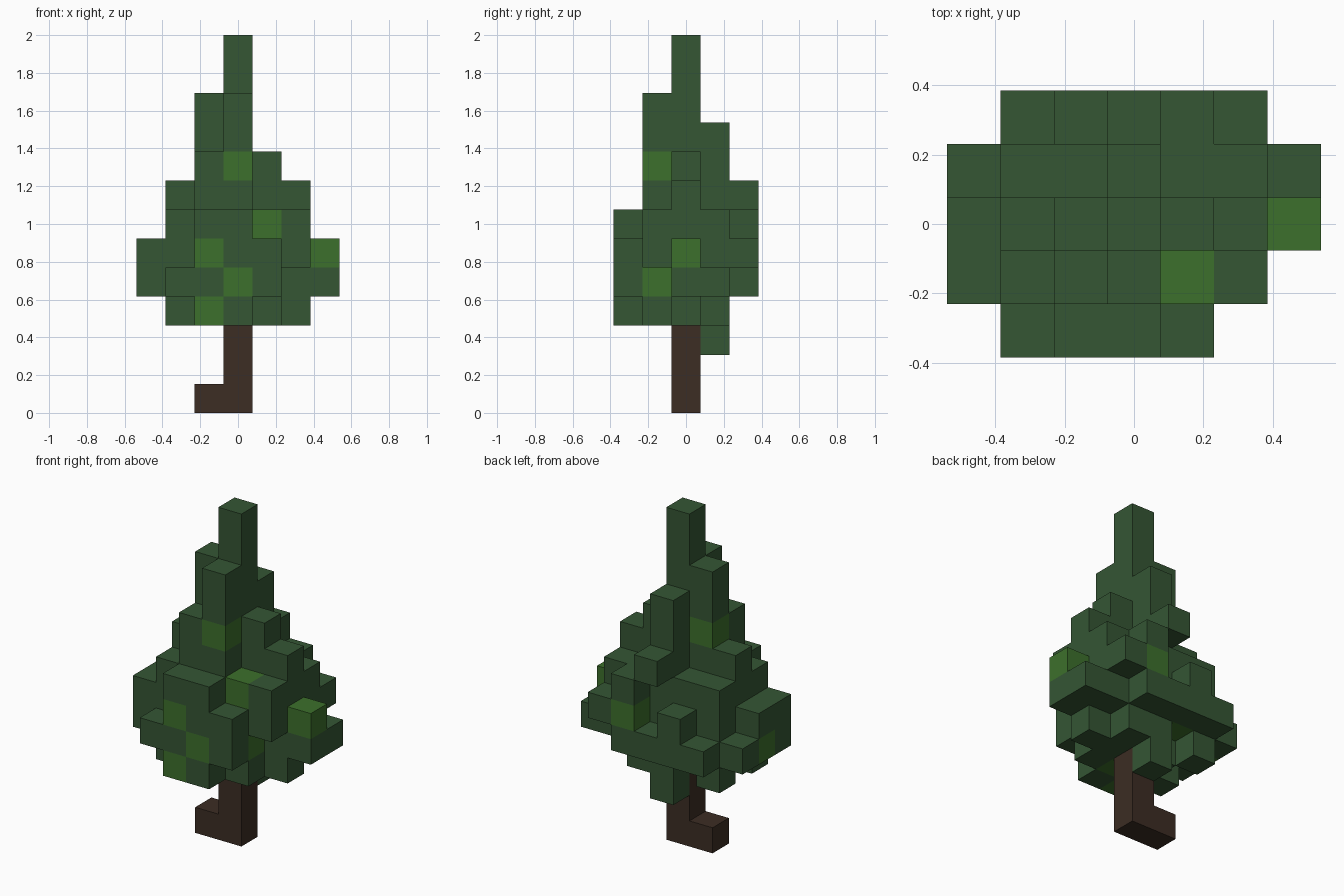
import bpy
import bmesh
from mathutils import Vector

cube = bpy.data.objects.get("Cube")
if cube:
    bpy.data.objects.remove(cube, do_unlink=True)

CELL = 2 / 13  # the tree is thirteen cells tall


def make_material(name, color):
    mat = bpy.data.materials.new(name)
    mat.use_nodes = True
    mat.diffuse_color = (*color, 1)
    bsdf = next(n for n in mat.node_tree.nodes if n.type == 'BSDF_PRINCIPLED')
    bsdf.inputs["Base Color"].default_value = (*color, 1)
    return mat


dark_leaf = make_material("dark_leaf_green", (0.035, 0.092, 0.034))
light_leaf = make_material("light_leaf_green", (0.046, 0.162, 0.025))
bark = make_material("bark_brown", (0.045, 0.026, 0.017))

# Height maps in hex cells: rows run back to front, columns along +x
CROWN_TOP = [
    ".56876.",
    "577a775",
    "68bd986",
    "679b77.",
    ".5776..",
]
CROWN_BOTTOM = [
    ".44445.",
    "4342344",
    "4433334",
    "433335.",
    ".4334..",
]

# Crown cells, with a gap under the overhanging back tuft
crown = set()
for row, (tops, bottoms) in enumerate(zip(CROWN_TOP, CROWN_BOTTOM)):
    for col, (top, bottom) in enumerate(zip(tops, bottoms)):
        if top != ".":
            for z in range(int(bottom, 16), int(top, 16)):
                crown.add((col - 3, 2 - row, z))
crown -= {(0, 2, 5), (0, 2, 6)}

# Scattered bright leaf cells
bright = {
    (3, 0, 5), (1, -1, 6), (0, -1, 8), (-1, -2, 5), (0, -2, 4), (-1, -2, 3),
    (1, -1, 4), (-1, 0, 8), (1, 2, 5), (-3, 0, 4), (-1, 1, 4), (0, -1, 3),
}

# Trunk with a root to one side
trunk = {(0, 0, z) for z in range(3)} | {(-1, 0, 0)}
solid = crown | trunk


def build_cells(name, cells, materials, pick=lambda cell: 0):
    """Make one mesh from the exposed sides of the cells."""
    bm = bmesh.new()
    for cell in sorted(cells):
        center = Vector(cell) + Vector((0, 0, 0.5))
        for axis in range(3):
            for sign in (-1, 1):
                out = Vector((0, 0, 0))
                out[axis] = sign
                if tuple(int(c + o) for c, o in zip(cell, out)) in solid:
                    continue
                u, v = Vector((0, 0, 0)), Vector((0, 0, 0))
                u[(axis + 1) % 3] = 1
                v[(axis + 2) % 3] = sign
                corners = [-u - v, u - v, u + v, -u + v]
                face = bm.faces.new(
                    [bm.verts.new((center + (out + c) / 2) * CELL) for c in corners])
                face.material_index = pick(cell)
    bmesh.ops.remove_doubles(bm, verts=bm.verts, dist=CELL / 100)
    mesh = bpy.data.meshes.new(name)
    bm.to_mesh(mesh)
    bm.free()
    for mat in materials:
        mesh.materials.append(mat)
    obj = bpy.data.objects.new(name, mesh)
    bpy.context.collection.objects.link(obj)
    return obj


build_cells("trunk", trunk, [bark])
build_cells("crown", crown, [dark_leaf, light_leaf], lambda cell: int(cell in bright))
